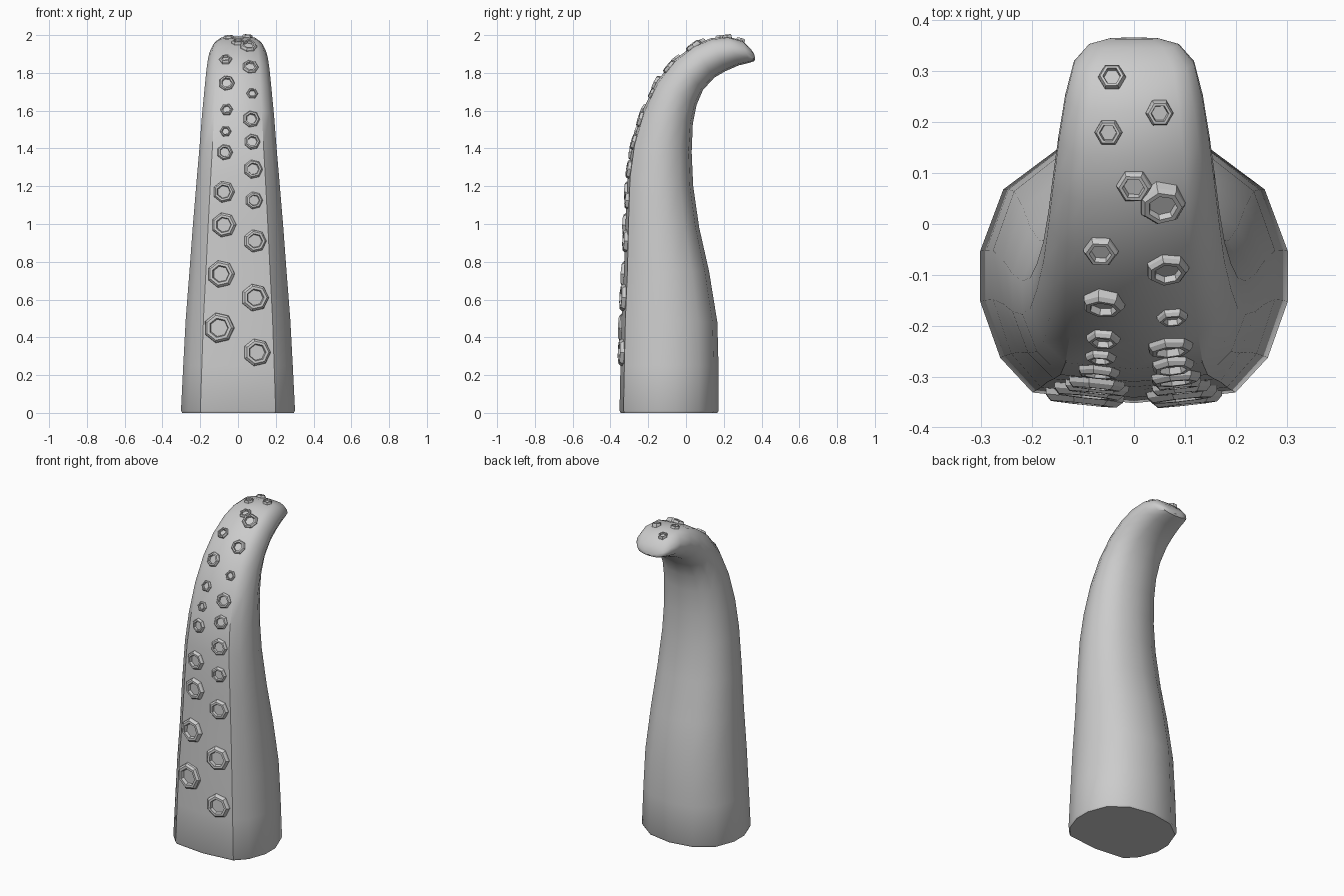
import bpy, bmesh, math
from mathutils import Vector
from mathutils.bvhtree import BVHTree

if "Cube" in bpy.data.objects:
    bpy.data.objects.remove(bpy.data.objects["Cube"])

# Stations along the tentacle: front y, z, back y, z, half width
STATIONS = [
    (-.346, 0, .166, 0, .296), (-.352, .012, .173, .012, .302),
    (-.347, .25, .172, .25, .290), (-.341, .5, .166, .48, .277),
    (-.328, .75, .122, .75, .257), (-.32, 1.0, .07, .98, .239),
    (-.31, 1.25, .038, 1.2, .219), (-.285, 1.42, .03, 1.38, .204),
    (-.23, 1.6, .036, 1.53, .191), (-.155, 1.755, .056, 1.63, .178),
    (-.06, 1.87, .09, 1.71, .168), (.04, 1.945, .15, 1.775, .158),
    (.13, 1.983, .21, 1.81, .148), (.22, 1.993, .28, 1.84, .135),
    (.30, 1.97, .335, 1.853, .118), (.345, 1.925, .36, 1.862, .088),
    (.363, 1.895, .366, 1.872, .048),
]
# Half cross-section: side fraction, front-to-back fraction
HALF = [(0, 0), (.66, .04), (.87, .17), (1, .38), (1, .57), (.85, .8), (.5, .95), (0, 1)]
SECTION = HALF + [(-s, t) for s, t in HALF[-2:0:-1]]

# Suckers seen from the front: x, z, radius
FRONT_SUCKERS = [
    (-.10, .45, .08), (-.09, .735, .072), (-.075, .995, .065), (-.075, 1.17, .057),
    (-.07, 1.38, .042), (-.065, 1.49, .03), (-.06, 1.605, .033), (-.06, 1.745, .042),
    (-.065, 1.87, .034), (.10, .32, .072), (.09, .61, .072), (.09, .91, .06),
    (.085, 1.125, .046), (.08, 1.29, .05), (.075, 1.435, .042), (.07, 1.555, .045),
    (.075, 1.69, .03), (.065, 1.83, .042), (.055, 1.94, .045)]
# Suckers seen from the top: x, y, radius
TOP_SUCKERS = [(0, .075, .034), (-.05, .18, .027), (.05, .218, .027), (-.043, .288, .027)]


def finish(bm, name, angle):
    bmesh.ops.recalc_face_normals(bm, faces=bm.faces)
    mesh = bpy.data.meshes.new(name)
    bm.to_mesh(mesh)
    bm.free()
    ob = bpy.data.objects.new(name, mesh)
    bpy.context.collection.objects.link(ob)
    bpy.ops.object.select_all(action='DESELECT')
    ob.select_set(True)
    bpy.context.view_layer.objects.active = ob
    bpy.ops.object.shade_smooth_by_angle(angle=math.radians(angle))
    return ob


def loft(bm, rings):
    loops = [[bm.verts.new(p) for p in ring] for ring in rings]
    n = len(loops[0])
    for a, b in zip(loops, loops[1:]):
        for i in range(n):
            j = (i + 1) % n
            bm.faces.new((a[i], a[j], b[j], b[i]))
    bm.faces.new(loops[0][::-1])
    bm.faces.new(loops[-1])


# Tentacle body: lofted, curling toward the back at the tip
body = bmesh.new()
rings = []
for fy, fz, by, bz, w in STATIONS:
    front, back = Vector((0, fy, fz)), Vector((0, by, bz))
    rings.append([front.lerp(back, t) + Vector((s * w, 0, 0)) for s, t in SECTION])
loft(body, rings)
bmesh.ops.recalc_face_normals(body, faces=body.faces)
tree = BVHTree.FromBMesh(body)
finish(body, "tentacle_body", 36)

# Suckers: seven-sided cups laid on the body surface
suckers = bmesh.new()


def add_sucker(origin, direction, r):
    hit, normal, _, _ = tree.ray_cast(Vector(origin), Vector(direction))
    if hit is None:
        return
    side = Vector((1, 0, 0))
    side = (side - normal * side.dot(normal)).normalized()
    up = normal.cross(side)
    sides = 7 if r > .04 else 6
    h = .008 + .18 * r
    profile = [(1.05, -.012), (1, .5 * h), (.85, h), (.65, h), (.58, .15 * h)]
    loft(suckers, [[hit + normal * d + (side * math.cos(a) + up * math.sin(a)) * r * k
                    for a in (math.tau * i / sides for i in range(sides))]
                   for k, d in profile])


for x, z, r in FRONT_SUCKERS:
    add_sucker((x, -2, z), (0, 1, 0), r)
for x, y, r in TOP_SUCKERS:
    add_sucker((x, y, 4), (0, 0, -1), r)
finish(suckers, "suckers", 25)
